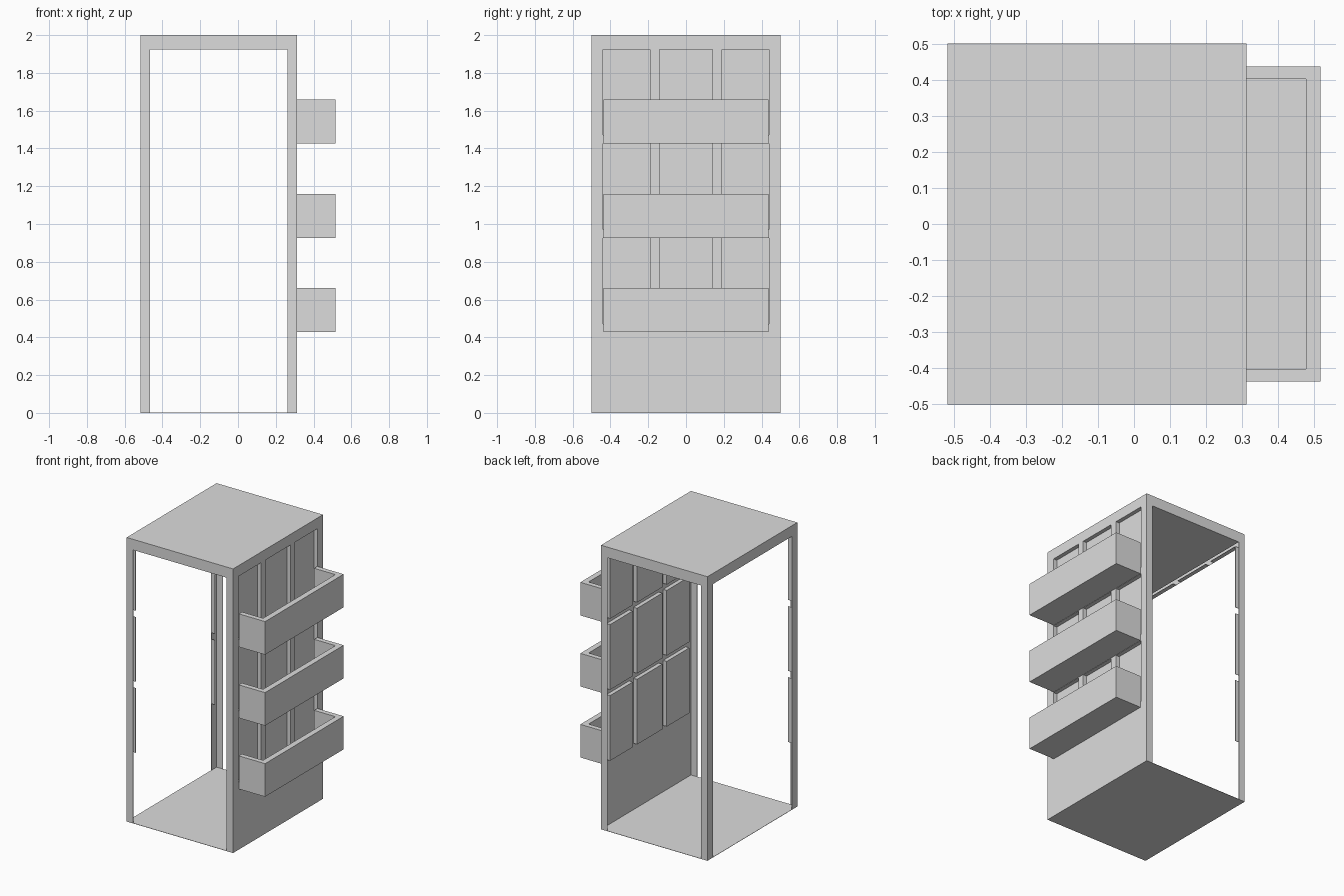
import bpy
import bmesh
from mathutils import Vector

cube = bpy.data.objects.get("Cube")
if cube:
    bpy.data.objects.remove(cube, do_unlink=True)

COLOUR = (0.72, 0.72, 0.72, 1)
grey = bpy.data.materials.new("light grey")
grey.use_nodes = True
grey.diffuse_color = COLOUR
grey.node_tree.nodes["Principled BSDF"].inputs["Base Color"].default_value = COLOUR


def build(name, boxes):
    """One object made of boxes, each given as x, y and z ranges."""
    bm = bmesh.new()
    for ranges in boxes:
        lo = Vector([min(r) for r in ranges])
        hi = Vector([max(r) for r in ranges])
        verts = bmesh.ops.create_cube(bm, size=1)["verts"]
        bmesh.ops.scale(bm, vec=hi - lo, verts=verts)
        bmesh.ops.translate(bm, vec=(lo + hi) / 2, verts=verts)
    mesh = bpy.data.meshes.new(name)
    bm.to_mesh(mesh)
    bm.free()
    mesh.materials.append(grey)
    obj = bpy.data.objects.new(name, mesh)
    bpy.context.collection.objects.link(obj)


# Main dimensions
X0, X1 = -0.517, 0.312      # outer wall faces
WALL = 0.05
IN0, IN1 = X0 + WALL, X1 - WALL
D = 0.5                     # half depth
CEIL, TOP = 1.925, 2.0
SKIN = 0.002
JAMB = 0.03                 # window recess depth
EDGE = 0.44                 # outer window limit
columns = [(-EDGE, -0.19), (-0.14, 0.14), (0.19, EDGE)]
rows = [(top - 0.455, top) for top in (CEIL - 1, CEIL - 0.5, CEIL)]

# Floor, and roof that spans the hollow walls as a thin sheet
build("floor", [((X0, X1), (-D, D), (0, SKIN))])
build("roof", [((IN0, IN1), (-D, D), (CEIL, TOP)),
               ((X0, X1), (-D, D), (TOP - SKIN, TOP))])

# Hollow side walls: end plates, corner strips and header strip
for name, outer, inner in (("open_side_frame", X0, IN0), ("window_side_frame", X1, IN1)):
    skin = (outer, outer + (SKIN if inner > outer else -SKIN))
    parts = [(skin, (-D, D), (CEIL, TOP))]
    for s in (-1, 1):
        parts.append((skin, (s * EDGE, s * D), (0, CEIL)))
        parts.append(((outer, inner), (s * (D - SKIN), s * D), (0, TOP)))
    build(name, parts)

# Window wall sheet: lower panel, mullions and rails
sheet = (X1 - SKIN, X1)
wall = [(sheet, (-EDGE, EDGE), (0, rows[0][0]))]
for left, right in zip(columns, columns[1:]):
    wall.append((sheet, (left[1], right[0]), (rows[0][0], CEIL)))
for below, above in zip(rows, rows[1:]):
    wall += [(sheet, y, (below[1], above[0])) for y in columns]
build("window_wall", wall)

# Recessed windows: a pane with four thin sides behind each opening
recess = (X1 - JAMB, X1)
panes, sides = [], []
for y0, y1 in columns:
    for z0, z1 in rows:
        panes.append(((X1 - JAMB, X1 - JAMB + SKIN), (y0, y1), (z0, z1)))
        sides += [(recess, (y0 - SKIN, y0), (z0, z1)),
                  (recess, (y1, y1 + SKIN), (z0, z1)),
                  (recess, (y0, y1), (z0 - SKIN, z0)),
                  (recess, (y0, y1), (z1, z1 + SKIN))]
build("window_panes", panes)
build("window_sides", sides)

# Remaining window edges on the open side
edge_x = (X0, X0 + JAMB)
edges = [(edge_x, (s * EDGE, s * (EDGE + SKIN)), z) for s in (-1, 1) for z in rows]
edges += [(edge_x, y, (CEIL, CEIL + SKIN)) for y in columns]
build("open_side_window_edges", edges)

# Three open-topped boxes on the window wall
FRONT, HALF, T = 0.517, 0.437, 0.035
RIM = 0.04
for name, z in (("lower_box", 0.427), ("middle_box", 0.927), ("upper_box", 1.427)):
    top = z + 0.233
    ends = [((X1, FRONT), (s * (HALF - T), s * HALF), (z, top)) for s in (-1, 1)]
    build(name, ends + [
        ((X1, FRONT), (-HALF + T, HALF - T), (z, z + T)),
        ((FRONT - RIM, FRONT), (-HALF + T, HALF - T), (z + T, top))])
